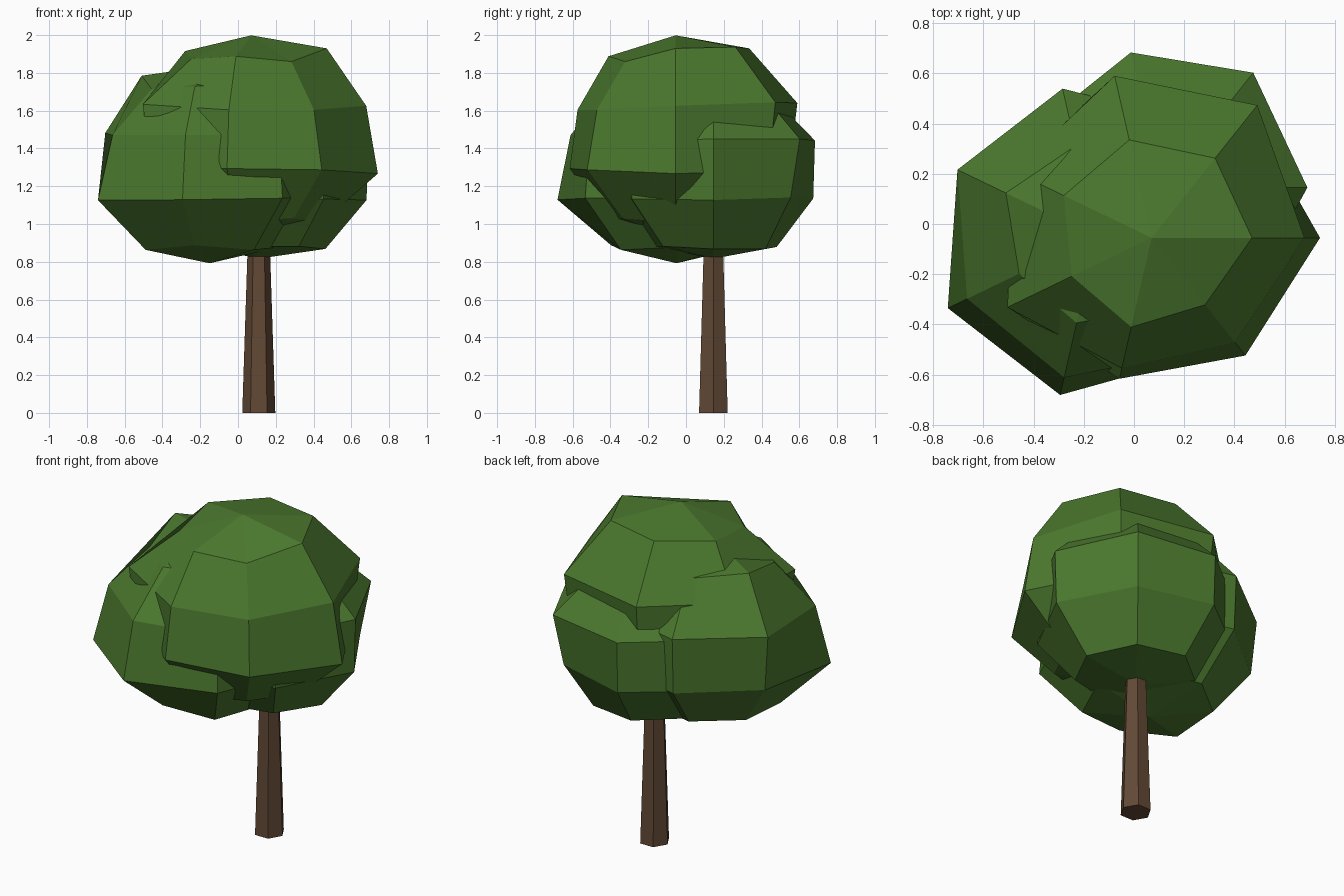
import bpy, bmesh, math

if "Cube" in bpy.data.objects:
    bpy.data.objects.remove(bpy.data.objects["Cube"])


def material(name, rgb):
    m = bpy.data.materials.new(name)
    m.diffuse_color = (*rgb, 1)
    m.use_nodes = True
    m.node_tree.nodes["Principled BSDF"].inputs["Base Color"].default_value = m.diffuse_color
    return m


LEAF = material("leaf green", (0.070, 0.188, 0.027))
BARK = material("bark brown", (0.122, 0.066, 0.036))


def add_object(name, bm, mat):
    bmesh.ops.recalc_face_normals(bm, faces=bm.faces)
    mesh = bpy.data.meshes.new(name)
    bm.to_mesh(mesh)
    bm.free()
    mesh.materials.append(mat)
    bpy.context.collection.objects.link(bpy.data.objects.new(name, mesh))


def leaf_clump(name, center, top, rings, bottom, squash=0.863):
    """Uneven seven-sided ball: one radius per point, rings from top to bottom."""
    bm = bmesh.new()

    def point(radius, polar, turn):
        return bm.verts.new((
            center[0] + radius * math.sin(polar) * math.cos(turn),
            center[1] + radius * math.sin(polar) * math.sin(turn),
            center[2] + radius * squash * math.cos(polar)))

    n = len(rings[0])
    rows = [[point(r, math.pi * (k + 1) / 5, math.tau * i / n) for i, r in enumerate(ring)]
            for k, ring in enumerate(rings)]
    north, south = point(top, 0, 0), point(bottom, math.pi, 0)
    for i in range(n):
        j = (i + 1) % n
        bm.faces.new((north, rows[0][i], rows[0][j]))
        bm.faces.new((south, rows[-1][j], rows[-1][i]))
        for a, b in zip(rows, rows[1:]):
            bm.faces.new((a[i], b[i], b[j], a[j]))
    add_object(name, bm, LEAF)


# Top clump
leaf_clump("top_foliage", (0.07, -0.055, 1.455), 0.63, [
    (0.68, 0.69, 0.68, 0.66, 0.60, 0.62, 0.58),
    (0.64, 0.71, 0.695, 0.64, 0.67, 0.56, 0.56),
    (0.705, 0.66, 0.65, 0.65, 0.62, 0.605, 0.63),
    (0.64, 0.64, 0.63, 0.63, 0.62, 0.62, 0.61)], 0.62)

# Left clump
leaf_clump("left_foliage", (-0.15, -0.05, 1.31), 0.61, [
    (0.62, 0.62, 0.63, 0.68, 0.58, 0.60, 0.62),
    (0.62, 0.62, 0.635, 0.645, 0.60, 0.605, 0.62),
    (0.62, 0.62, 0.62, 0.61, 0.69, 0.68, 0.65),
    (0.62, 0.62, 0.62, 0.62, 0.64, 0.605, 0.64)], 0.60)

# Back clump, centred over the trunk
leaf_clump("back_foliage", (0.11, 0.145, 1.287), 0.56, [
    (0.57, 0.57, 0.55, 0.57, 0.57, 0.57, 0.57),
    (0.61, 0.615, 0.58, 0.58, 0.58, 0.58, 0.58),
    (0.60, 0.55, 0.57, 0.58, 0.58, 0.58, 0.58),
    (0.60, 0.60, 0.585, 0.58, 0.58, 0.58, 0.58)], 0.545)

# Tapered six-sided trunk
bm = bmesh.new()
loops = [[bm.verts.new((0.11 + r * math.cos(math.tau * i / 6),
                        0.145 + r * math.sin(math.tau * i / 6), z)) for i in range(6)]
         for r, z in ((0.0875, 0), (0.055, 1.0))]
for loop in loops:
    bm.faces.new(loop)
for i in range(6):
    j = (i + 1) % 6
    bm.faces.new((loops[0][i], loops[0][j], loops[1][j], loops[1][i]))
add_object("trunk", bm, BARK)
